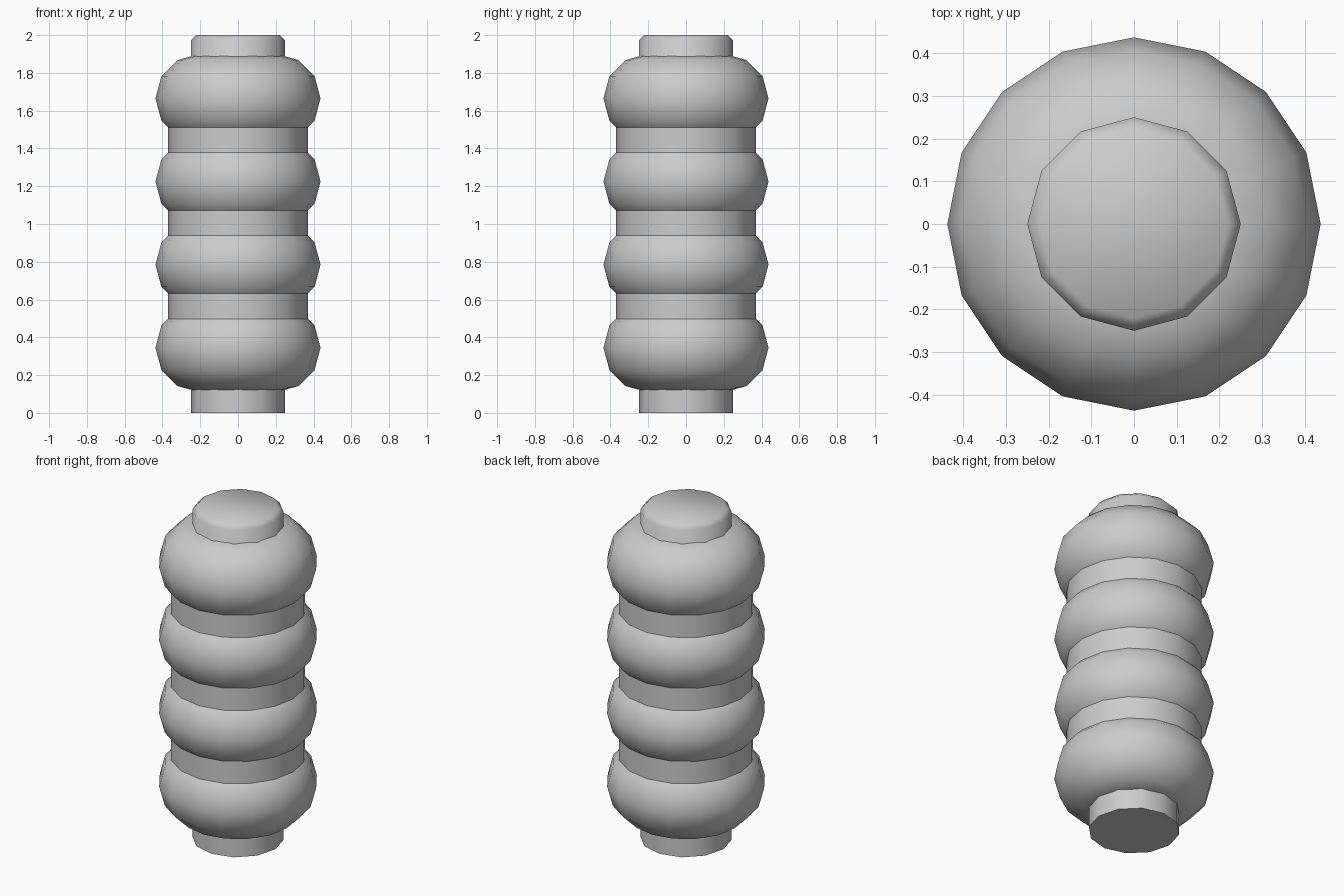
import bpy
import math

cube = bpy.data.objects.get("Cube")
if cube:
    bpy.data.objects.remove(cube, do_unlink=True)

grey = bpy.data.materials.new("plain_grey")
grey.use_nodes = True
colour = (0.6, 0.6, 0.6, 1)
grey.diffuse_color = colour
grey.node_tree.nodes["Principled BSDF"].inputs["Base Color"].default_value = colour


def finish(name):
    """Name, colour and smooth the newly added part."""
    obj = bpy.context.object
    obj.name = name
    obj.data.materials.append(grey)
    bpy.ops.object.shade_smooth_by_angle(angle=math.radians(60))
    return obj


def cylinder(name, radius, bottom, top, sides):
    bpy.ops.mesh.primitive_cylinder_add(
        vertices=sides, radius=radius, depth=top - bottom,
        location=(0, 0, (bottom + top) / 2))
    return finish(name)


# Four fat stacked rings
first, spacing, count = 0.345, 0.44, 4
for i in range(count):
    bpy.ops.mesh.primitive_torus_add(
        major_segments=16, minor_segments=12,
        major_radius=0.202, minor_radius=0.235,
        location=(0, 0, first + i * spacing))
    finish(f"ring_{i + 1}")

# Wide core showing between the rings
cylinder("core", 0.37, first, first + (count - 1) * spacing, 16)

# Lower stub with a sharp flat end
cylinder("lower_stub", 0.25, 0, 1, 12)

# Upper stub with a chamfered, softly shaded rim
upper = cylinder("upper_stub", 0.25, 1, 2, 12)
weights = upper.data.attributes.new("bevel_weight_edge", "FLOAT", "EDGE")
for edge in upper.data.edges:
    if all(upper.data.vertices[v].co.z > 0 for v in edge.vertices):
        weights.data[edge.index].value = 1
        edge.use_edge_sharp = False
bevel = upper.modifiers.new("rim_chamfer", "BEVEL")
bevel.limit_method = "WEIGHT"
bevel.width = 0.028
bevel.segments = 1
